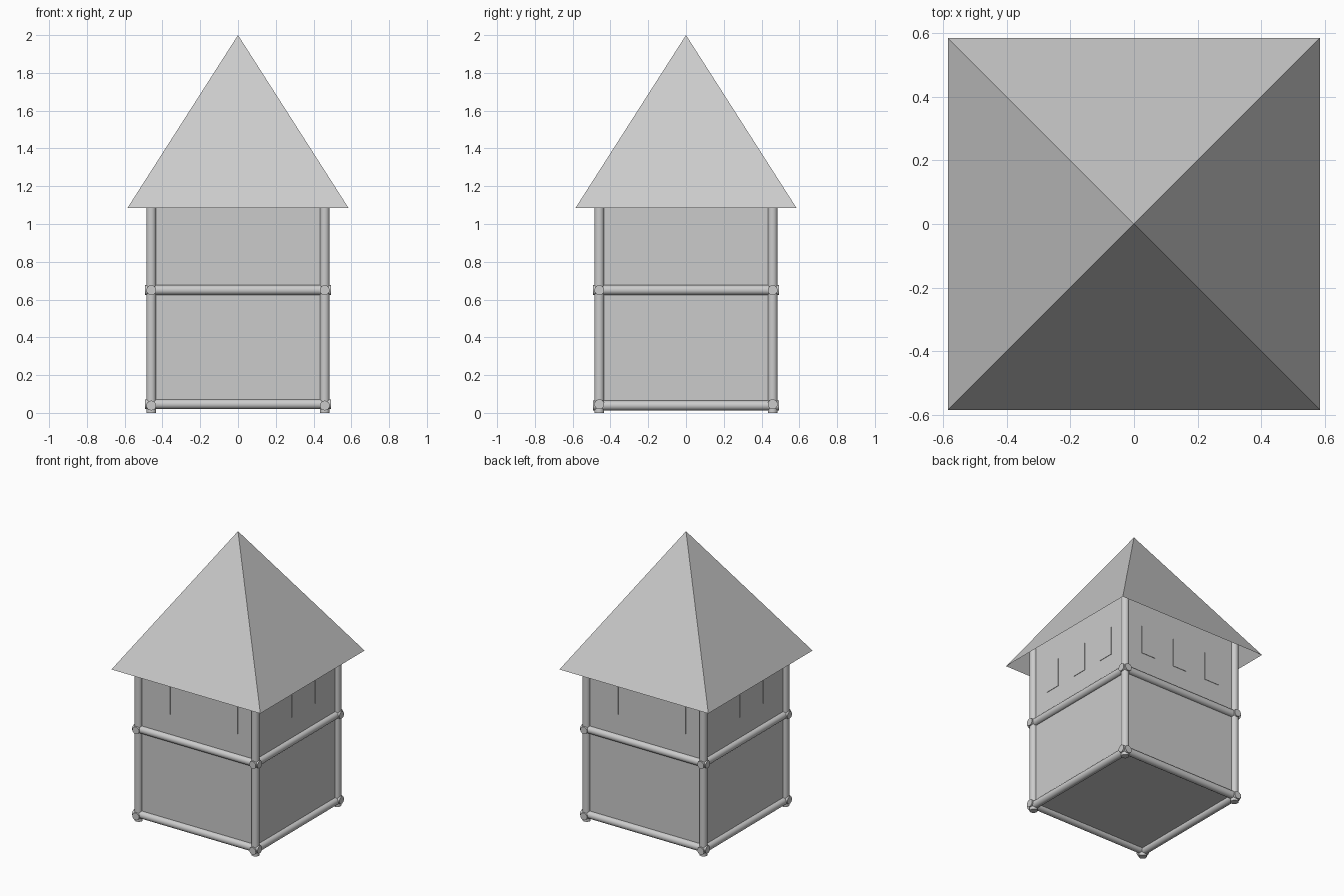
import bpy
import bmesh
from math import pi
from mathutils import Matrix, Vector

old = bpy.data.objects.get("Cube")
if old:
    bpy.data.objects.remove(old)

# One plain grey
GREY = (0.6, 0.6, 0.6, 1)
grey = bpy.data.materials.new("plain_grey")
grey.use_nodes = True
grey.diffuse_color = GREY
grey.node_tree.nodes["Principled BSDF"].inputs["Base Color"].default_value = GREY

HALF = 0.459      # wall plane and post centres
RADIUS = 0.026    # timber radius
EAVE = 0.585
EAVE_Z = 1.085
WALL_TOP = 1.2


def finish(name, bm, smooth=False):
    mesh = bpy.data.meshes.new(name)
    bm.to_mesh(mesh)
    bm.free()
    mesh.materials.append(grey)
    obj = bpy.data.objects.new(name, mesh)
    bpy.context.collection.objects.link(obj)
    if smooth:
        bpy.ops.object.select_all(action='DESELECT')
        obj.select_set(True)
        bpy.context.view_layer.objects.active = obj
        bpy.ops.object.shade_smooth_by_angle(angle=pi / 4)
    return obj


def box(name, low, high):
    low, high = Vector(low), Vector(high)
    bm = bmesh.new()
    bmesh.ops.create_cube(bm, size=1, matrix=Matrix.Translation((low + high) / 2)
                          @ Matrix.Diagonal((*(high - low), 1)))
    return finish(name, bm)


def timber(name, start, end):
    start, end = Vector(start), Vector(end)
    axis = end - start
    turn = axis.to_track_quat('Z', 'Y').to_matrix().to_4x4()
    bm = bmesh.new()
    bmesh.ops.create_cone(bm, cap_ends=True, segments=16, radius1=RADIUS, radius2=RADIUS,
                          depth=axis.length,
                          matrix=Matrix.Translation((start + end) / 2) @ turn)
    return finish(name, bm, smooth=True)


# Tower body, rising into the open underside of the roof
box("tower_walls", (-HALF, -HALF, 0.045), (HALF, HALF, WALL_TOP))

# Corner posts and the two rings of beams
for x, side in ((-1, "right"), (1, "left")):
    for y, end in ((-1, "front"), (1, "back")):
        timber(f"post_{end}_{side}", (x * HALF, y * HALF, 0), (x * HALF, y * HALF, WALL_TOP))

REACH = 0.493
for level, z_cross, z_side in (("lower", 0.046, 0.039), ("middle", 0.65, 0.65)):
    for s, end, side in ((-1, "front", "right"), (1, "back", "left")):
        timber(f"{level}_beam_{end}", (-REACH, s * HALF, z_cross), (REACH, s * HALF, z_cross))
        timber(f"{level}_beam_{side}", (s * HALF, -REACH, z_side), (s * HALF, REACH, z_side))

# Three window plates on every wall
for turn, wall in enumerate(("front", "left", "back", "right")):
    for i in (-1, 0, 1):
        window = box(f"window_{wall}_{i + 2}", (i * 0.265 - 0.056, -HALF - 0.003, 0.82),
                     (i * 0.265 + 0.056, -HALF + 0.003, 1.02))
        window.rotation_euler.z = turn * pi / 2

# Pyramid roof, open underneath
bm = bmesh.new()
tip = bm.verts.new((0, 0, 2))
rim = [bm.verts.new((x * EAVE, y * EAVE, EAVE_Z))
       for x, y in ((-1, -1), (1, -1), (1, 1), (-1, 1))]
for i in range(4):
    bm.faces.new((rim[i], rim[(i + 1) % 4], tip))
finish("roof", bm)
